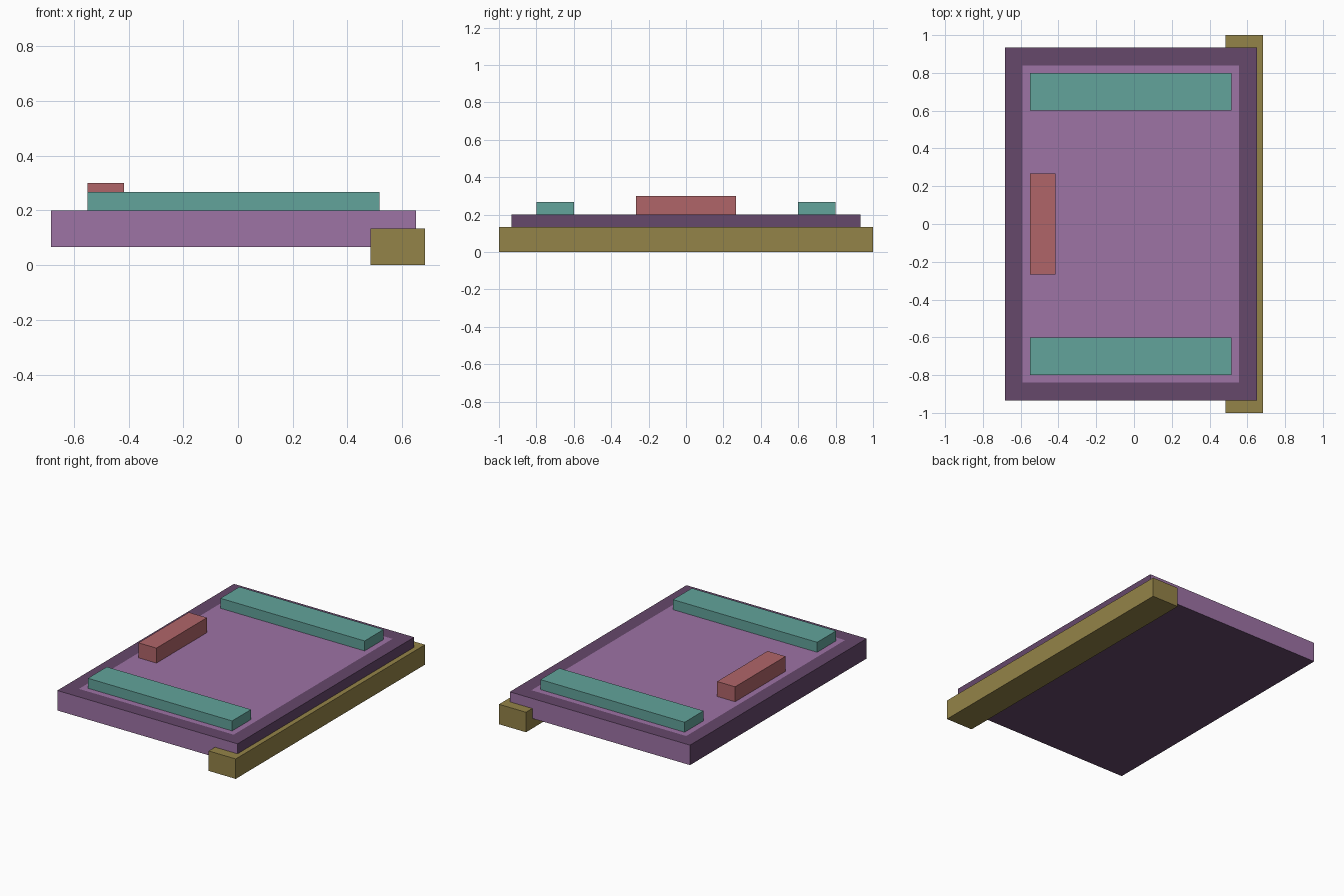
import bpy
import bmesh

if "Cube" in bpy.data.objects:
    bpy.data.objects.remove(bpy.data.objects["Cube"], do_unlink=True)

U = 1 / 15  # modelling unit


def linear(c):
    c /= 255
    return c / 12.92 if c <= 0.04045 else ((c + 0.055) / 1.055) ** 2.4


def material(name, *rgb):
    mat = bpy.data.materials.new(name)
    mat.use_nodes = True
    colour = [linear(c) for c in rgb] + [1]
    mat.diffuse_color = colour
    mat.node_tree.nodes["Principled BSDF"].inputs["Base Color"].default_value = colour
    return mat


def box(name, low, high, *mats):
    """Box between two corners, given in modelling units."""
    bm = bmesh.new()
    bmesh.ops.create_cube(bm, size=1)
    for v in bm.verts:
        v.co = [(h if c > 0 else l) * U for c, l, h in zip(v.co, low, high)]
    mesh = bpy.data.meshes.new(name)
    bm.to_mesh(mesh)
    bm.free()
    for mat in mats:
        mesh.materials.append(mat)
    obj = bpy.data.objects.new(name, mesh)
    bpy.context.collection.objects.link(obj)
    return obj


light_purple = material("light_purple", 157, 115, 165)
dark_purple = material("dark_purple", 102, 72, 107)
teal = material("teal", 98, 163, 155)
red = material("dusty_red", 176, 101, 105)
olive = material("olive", 148, 131, 72)

# Slab: light ends and inset top panel, dark rim, long sides and underside
slab = box("slab", (-10.25, -14, 1), (9.75, 14, 3), dark_purple, light_purple)
bm = bmesh.new()
bm.from_mesh(slab.data)
bm.normal_update()
for face in bm.faces:
    face.material_index = int(abs(face.normal.y) > 0.5)
top = max(bm.faces, key=lambda f: f.normal.z)
bmesh.ops.inset_region(bm, faces=[top], thickness=2 * U)
top.material_index = 1
bm.to_mesh(slab.data)
bm.free()

# Raised strips along the front and back
for name, y in (("front_strip", -12), ("back_strip", 9)):
    box(name, (-8.25, y, 3), (7.75, y + 3, 4), teal)

# Block on the right edge and long bar under the left edge
box("right_block", (-8.25, -4, 3), (-6.25, 4, 4.5), red)
box("left_bar", (7.25, -15, 0), (10.25, 15, 2), olive)
